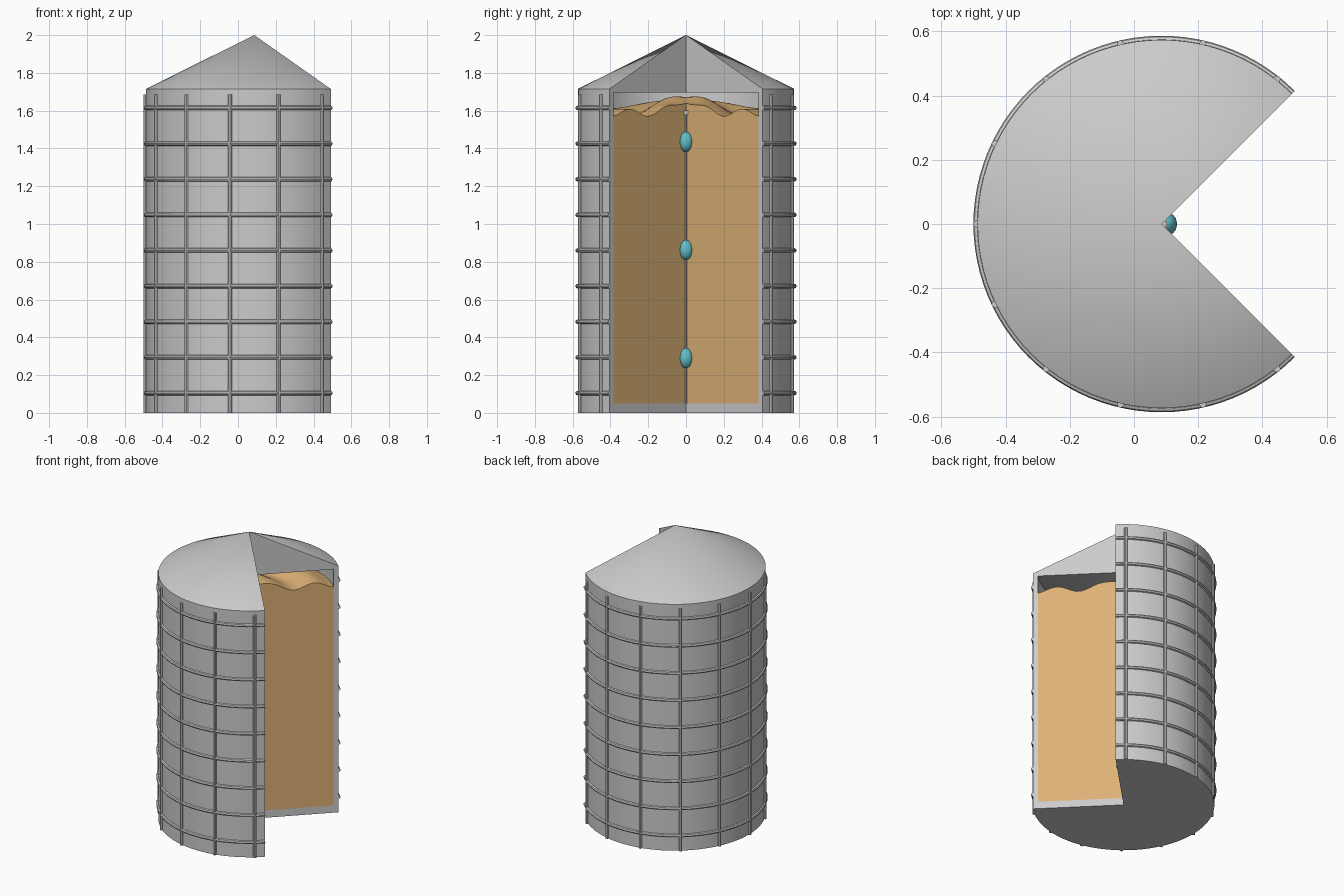
import bpy, bmesh
from math import sin, cos, pi, exp, radians, hypot
from mathutils import Matrix

cube = bpy.data.objects.get("Cube")
if cube:
    bpy.data.objects.remove(cube, do_unlink=True)

AXIS_X = 0.086          # silo axis, shifted so the cut model is centred
R, R_IN = 0.573, 0.542  # outer and inner wall radius
FLOOR, CEILING, EAVE, PEAK = 0.05, 1.695, 1.715, 2.0
START, END = radians(45), radians(315)


def material(name, r, g, b):
    m = bpy.data.materials.new(name)
    m.use_nodes = True
    m.diffuse_color = (r, g, b, 1)
    m.node_tree.nodes["Principled BSDF"].inputs["Base Color"].default_value = (r, g, b, 1)
    return m


metal = material("galvanised_metal", 0.6, 0.6, 0.6)
grain_mat = material("grain", 0.72, 0.44, 0.18)
teal = material("teal_sensor", 0.12, 0.52, 0.58)


def finish(bm, name, mat):
    bmesh.ops.remove_doubles(bm, verts=bm.verts, dist=0.0001)
    bmesh.ops.recalc_face_normals(bm, faces=bm.faces)
    mesh = bpy.data.meshes.new(name)
    bm.to_mesh(mesh)
    bm.free()
    mesh.materials.append(mat)
    ob = bpy.data.objects.new(name, mesh)
    ob.location.x = AXIS_X
    bpy.context.collection.objects.link(ob)
    bpy.ops.object.select_all(action='DESELECT')
    ob.select_set(True)
    bpy.context.view_layer.objects.active = ob
    bpy.ops.object.shade_smooth_by_angle(angle=radians(35))
    return ob


def sweep(name, mat, profile, steps=72, height=None):
    """Turn a closed (radius, z) profile through three quarters and cap the cut."""
    bm = bmesh.new()
    rows = []
    for i in range(steps + 1):
        a = START + (END - START) * i / steps
        row = []
        for r, z in profile:
            x, y = r * cos(a), r * sin(a)
            row.append(bm.verts.new((x, y, height(x, y) if z is None else z)))
        rows.append(row)
    n = len(profile)
    for p, q in zip(rows, rows[1:]):
        for k in range(n):
            j = (k + 1) % n
            if profile[k][0] or profile[j][0]:
                bm.faces.new((p[k], p[j], q[j], q[k]))
    bm.faces.new(rows[0])
    bm.faces.new(rows[-1])
    return finish(bm, name, mat)


# Wall with floor, and solid conical roof
sweep("wall_and_floor", metal, [(0, 0), (R, 0), (R, EAVE), (R_IN, CEILING),
                                (R_IN, FLOOR), (0, FLOOR)])
sweep("roof", metal, [(0, CEILING), (R_IN, CEILING), (R, EAVE), (0, PEAK)])


# Grain fill with a rolling top
def grain_height(x, y):
    r = hypot(x, y)
    z = 1.59 + 0.02 * cos(2 * pi * (r - 0.42) / 0.27) + 0.06 * exp(-(r / 0.12) ** 2)
    mound = exp(-((x + 0.25) ** 2 + (abs(y) - 0.08) ** 2) / 0.03)
    return min(z + 0.08 * mound, CEILING - 0.005)


top = [(R_IN * (1 - i / 20), None) for i in range(20)] + [(0, None)]
sweep("grain_fill", grain_mat, [(0, FLOOR), (R_IN, FLOOR)] + top, height=grain_height)

# Horizontal hoops
for i in range(9):
    z = 0.105 + 0.1887 * i
    circle = [(0.574 + 0.012 * cos(k * pi / 4), z + 0.012 * sin(k * pi / 4)) for k in range(8)]
    sweep(f"hoop_{i + 1}", metal, circle)


def rod(name, x, y, z0, z1, radius, sides=8):
    bm = bmesh.new()
    bmesh.ops.create_cone(bm, cap_ends=True, segments=sides, radius1=radius, radius2=radius,
                          depth=z1 - z0, matrix=Matrix.Translation((x, y, (z0 + z1) / 2)))
    return finish(bm, name, metal)


# Vertical stiffeners, symmetric about the back of the cut
for k in range(-5, 6):
    a = pi + k * 2 * pi / 14
    rod(f"stiffener_{k + 6}", 0.576 * cos(a), 0.576 * sin(a), 0, 1.685, 0.011)

# Sensor cable with its top block
rod("sensor_cable", 0.004, 0, FLOOR, 1.59, 0.005)
bm = bmesh.new()
bmesh.ops.create_cube(bm, size=0.02, matrix=Matrix.Translation((0.006, 0, 1.59)))
finish(bm, "cable_block", metal)

# Sensors on the cable
for i, z in enumerate((0.29, 0.862, 1.435)):
    bm = bmesh.new()
    bmesh.ops.create_uvsphere(bm, u_segments=24, v_segments=16, radius=1,
                              matrix=Matrix.Translation((0.01, 0, z))
                              @ Matrix.Diagonal((0.038, 0.038, 0.053, 1)))
    finish(bm, f"sensor_{i + 1}", teal)
